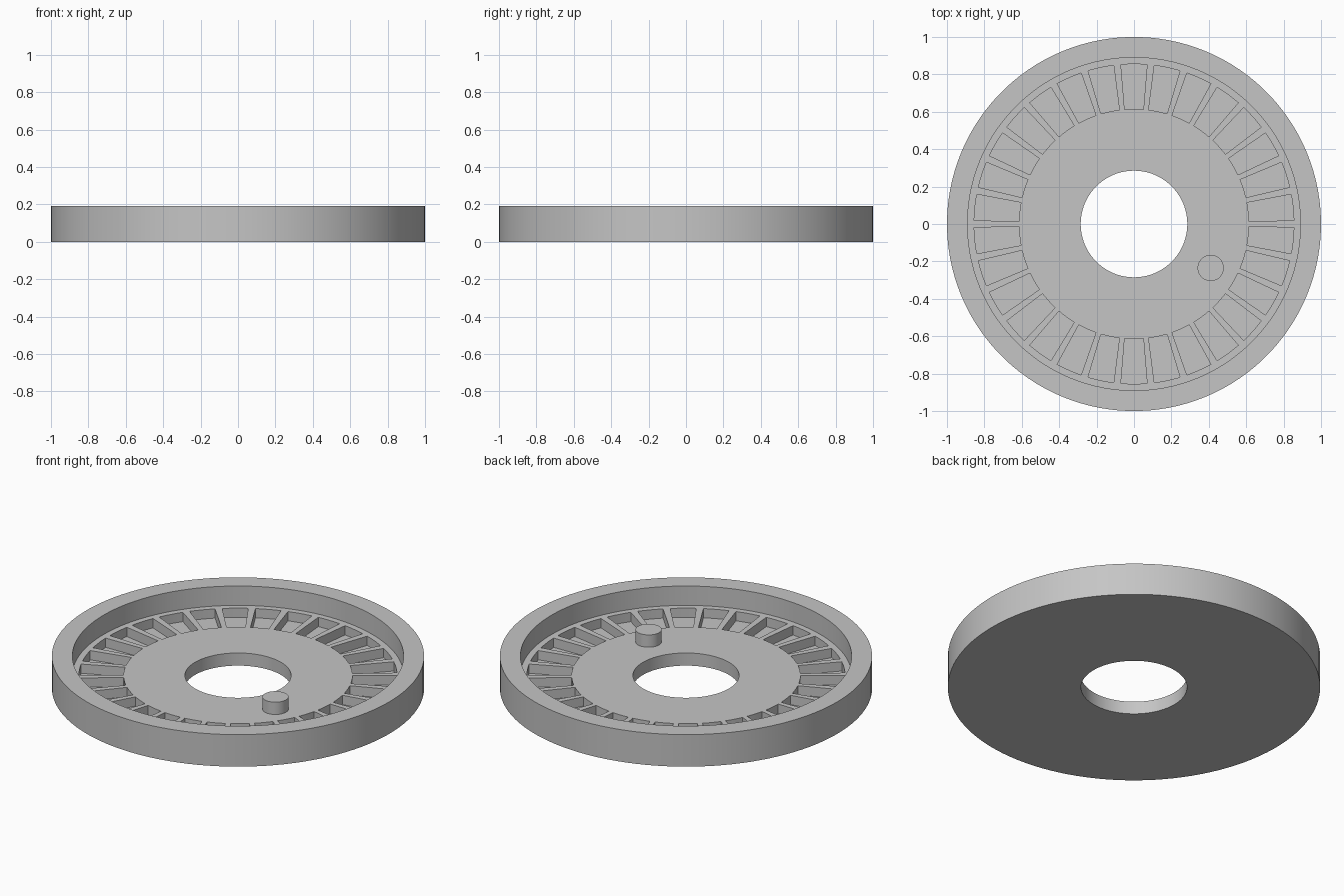
import bpy
import bmesh
from math import cos, sin, radians

cube = bpy.data.objects.get("Cube")
if cube:
    bpy.data.objects.remove(cube, do_unlink=True)

grey = bpy.data.materials.new("plain grey")
grey.use_nodes = True
colour = (0.56, 0.56, 0.56, 1)
grey.diffuse_color = colour
grey.node_tree.nodes["Principled BSDF"].inputs["Base Color"].default_value = colour

HEIGHT, FLOOR, POCKET_FLOOR = 0.19, 0.075, 0.02
HOLE, POCKET_IN, POCKET_OUT, RIM_IN, RIM_OUT = 0.285, 0.615, 0.855, 0.89, 1.0
POCKETS, HALF_ANGLE, COLUMNS = 30, 4.7, 4


def finish(bm, name):
    bmesh.ops.recalc_face_normals(bm, faces=bm.faces)
    mesh = bpy.data.meshes.new(name)
    bm.to_mesh(mesh)
    bm.free()
    mesh.materials.append(grey)
    obj = bpy.data.objects.new(name, mesh)
    bpy.context.collection.objects.link(obj)
    bpy.ops.object.select_all(action="DESELECT")
    obj.select_set(True)
    bpy.context.view_layer.objects.active = obj
    bpy.ops.object.shade_smooth_by_angle(angle=radians(30))
    return obj


# Dished ring: a closed cross-section turned around z
profile = [(HOLE, 0), (HOLE, FLOOR), (POCKET_IN, FLOOR), (POCKET_OUT, FLOOR),
           (RIM_IN, FLOOR), (RIM_IN, HEIGHT), (RIM_OUT, HEIGHT), (RIM_OUT, 0)]
POCKET_BAND = 2  # profile segment that holds the pockets

# Each pocket spans several columns, followed by one narrow spoke column
angles = []
for i in range(POCKETS):
    middle = 90 + i * 360 / POCKETS
    for c in range(COLUMNS):
        angles.append(radians(middle - HALF_ANGLE + 2 * HALF_ANGLE * c / (COLUMNS - 1)))

bm = bmesh.new()
rings = [[bm.verts.new((r * cos(a), r * sin(a), z)) for r, z in profile] for a in angles]
pocket_faces = []
for i, ring in enumerate(rings):
    following = rings[(i + 1) % len(rings)]
    for j in range(len(profile)):
        k = (j + 1) % len(profile)
        face = bm.faces.new((ring[j], following[j], following[k], ring[k]))
        if j == POCKET_BAND and i % COLUMNS != COLUMNS - 1:
            pocket_faces.append(face)

# Sink the pockets into the floor
result = bmesh.ops.extrude_face_region(bm, geom=pocket_faces)
sunk = [v for v in result["geom"] if isinstance(v, bmesh.types.BMVert)]
bmesh.ops.translate(bm, verts=sunk, vec=(0, 0, POCKET_FLOOR - FLOOR))
leftover = [f for f in pocket_faces if f.is_valid]
if leftover:
    bmesh.ops.delete(bm, geom=leftover, context="FACES")
finish(bm, "slotted_ring_dish")

# Round peg standing on the floor
PEG_TOP = 0.148
bm = bmesh.new()
bmesh.ops.create_cone(bm, cap_ends=True, segments=48, radius1=0.07, radius2=0.07,
                      depth=PEG_TOP - FLOOR)
peg = finish(bm, "peg")
peg.location = (0.41, -0.235, (PEG_TOP + FLOOR) / 2)
